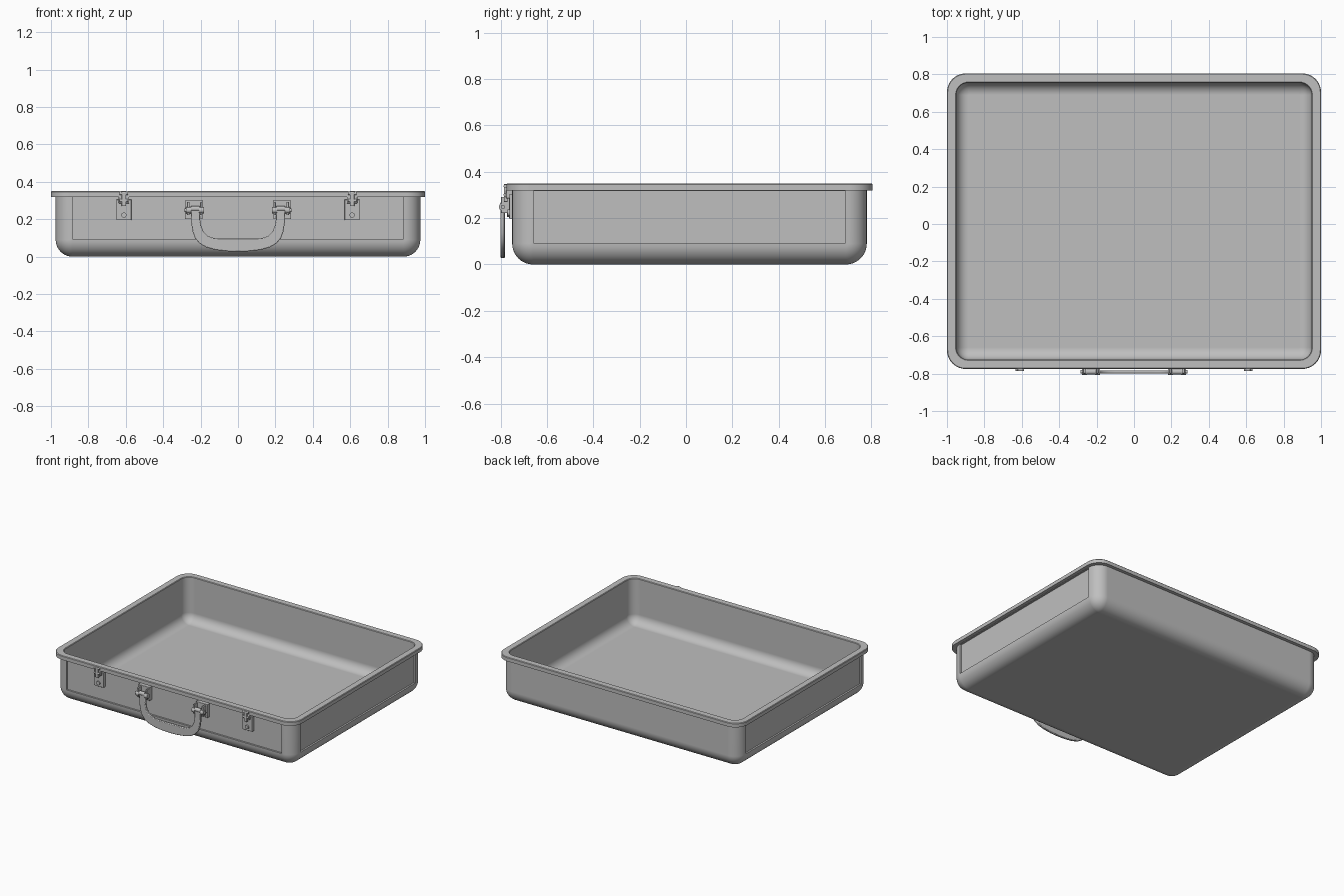
import bpy, bmesh, math
from mathutils import Matrix, Vector

if "Cube" in bpy.data.objects:
    bpy.data.objects.remove(bpy.data.objects["Cube"], do_unlink=True)

GREY = (0.52, 0.52, 0.52, 1)
metal = bpy.data.materials.new("grey_metal")
metal.use_nodes = True
metal.diffuse_color = GREY
metal.node_tree.nodes["Principled BSDF"].inputs["Base Color"].default_value = GREY

CY = 0.015          # tray centre in y
HX, HY = 1.0, 0.79  # rim half sizes
WALL = 0.025        # body sits this far inside the rim
R = 0.09            # body corner radius
FRONT = CY - HY + WALL
PANEL = 0.012       # depth of the sunken panels


def finish(bm, name, bevel=0):
    bmesh.ops.recalc_face_normals(bm, faces=bm.faces)
    me = bpy.data.meshes.new(name)
    bm.to_mesh(me)
    bm.free()
    me.materials.append(metal)
    ob = bpy.data.objects.new(name, me)
    bpy.context.collection.objects.link(ob)
    bpy.ops.object.select_all(action='DESELECT')
    ob.select_set(True)
    bpy.context.view_layer.objects.active = ob
    bpy.ops.object.shade_smooth_by_angle(angle=math.radians(35))
    if bevel:
        mod = ob.modifiers.new("bevel", 'BEVEL')
        mod.width, mod.segments = bevel, 2
        mod.limit_method = 'ANGLE'
    mod = ob.modifiers.new("normals", 'WEIGHTED_NORMAL')
    mod.keep_sharp = True
    return ob


def box(name, x, y, z, bevel=0.002):
    """Box from (min, max) pairs."""
    bm = bmesh.new()
    lo, hi = zip(x, y, z)
    size = [b - a for a, b in zip(lo, hi)]
    mid = [(a + b) / 2 for a, b in zip(lo, hi)]
    bmesh.ops.create_cube(bm, size=1,
                          matrix=Matrix.Translation(mid) @ Matrix.Diagonal((*size, 1)))
    return finish(bm, name, bevel)


def rod(name, centre, radius, length, axis):
    bm = bmesh.new()
    turn = Vector((0, 0, 1)).rotation_difference(Vector(axis)).to_matrix().to_4x4()
    bmesh.ops.create_cone(bm, cap_ends=True, segments=24, radius1=radius, radius2=radius,
                          depth=length, matrix=Matrix.Translation(centre) @ turn)
    return finish(bm, name)


def rounded_ring(bm, inset, z, radius, steps=10):
    ring = []
    for k, (sx, sy) in enumerate([(1, 1), (-1, 1), (-1, -1), (1, -1)]):
        cx, cy = sx * (HX - inset - radius), CY + sy * (HY - inset - radius)
        for i in range(steps + 1):
            a = (k + i / steps) * math.pi / 2
            ring.append(bm.verts.new((cx + radius * math.cos(a), cy + radius * math.sin(a), z)))
    return ring


# Tray: one closed loft from the underside, over the rim, down to the inner floor
ARC = 10
INNER, INNER_R, FLOOR = 0.05, 0.065, 0.02
profile = []
for i in range(ARC + 1):
    a = i / ARC * math.pi / 2
    profile.append((WALL + R * (1 - math.sin(a)), R * (1 - math.cos(a)),
                    max(R * math.sin(a), 0.001)))
profile += [(WALL, 0.32, R), (0, 0.32, 0.1), (0, 0.346, 0.1), (0.004, 0.35, 0.096),
            (INNER - 0.004, 0.35, INNER_R + 0.004), (INNER, 0.346, INNER_R)]
for i in range(ARC + 1):
    a = i / ARC * math.pi / 2
    profile.append((INNER + INNER_R * (1 - math.cos(a)),
                    FLOOR + INNER_R * (1 - math.sin(a)),
                    max(INNER_R * math.cos(a), 0.001)))

bm = bmesh.new()
rings = [rounded_ring(bm, *p) for p in profile]
for a, b in zip(rings, rings[1:]):
    n = len(a)
    for i in range(n):
        j = (i + 1) % n
        bm.faces.new((a[i], a[j], b[j], b[i]))
bm.faces.new(rings[0])
bm.faces.new(rings[-1])
bmesh.ops.recalc_face_normals(bm, faces=bm.faces)

# Sunken panels on the front and both ends
panels = []
for f in bm.faces:
    c = f.calc_center_median()
    if f.calc_area() > 0.2 and abs(f.normal.z) < 0.1:
        end = abs(f.normal.x) > 0.9 and f.normal.x * c.x > 0
        front = f.normal.y < -0.9 and c.y < CY
        if end or front:
            panels.append(f)
bmesh.ops.inset_individual(bm, faces=panels, thickness=0.003, depth=0)
bmesh.ops.inset_individual(bm, faces=panels, thickness=0.0005, depth=-PANEL)
finish(bm, "tray")

# Carrying handle: flat curved plate hanging from its two hinges
outer = [(0.0, 0.027), (0.06, 0.029), (0.12, 0.036), (0.17, 0.05), (0.205, 0.07),
         (0.23, 0.1), (0.243, 0.135), (0.25, 0.18), (0.253, 0.262)]
inner = [(0.203, 0.262), (0.203, 0.2), (0.196, 0.16), (0.183, 0.132),
         (0.163, 0.112), (0.135, 0.101), (0.1, 0.097)]
half = outer + inner
outline = half + [(-x, z) for x, z in reversed(half[1:])]
bm = bmesh.new()
face = bm.faces.new([bm.verts.new((x, -0.8, z)) for x, z in outline])
grown = bmesh.ops.extrude_face_region(bm, geom=[face])["geom"]
bmesh.ops.translate(bm, vec=(0, 0.018, 0),
                    verts=[v for v in grown if isinstance(v, bmesh.types.BMVert)])
finish(bm, "handle", 0.004)

BACK = FRONT + PANEL + 0.002
PIN_Y, PIN_Z = -0.79, 0.248
for s, side in ((1, "left"), (-1, "right")):

    def span(a, b):
        return tuple(sorted((s * a, s * b)))

    # Handle hinge: lugs, pin and nuts
    box(side + "_hinge_plate", span(0.19, 0.284), (FRONT - 0.014, BACK), (0.2, 0.3))
    for lug, (a, b) in {"inner": (0.19, 0.202), "outer": (0.258, 0.272)}.items():
        box(f"{side}_{lug}_hinge_lug", span(a, b), (PIN_Y - 0.008, BACK), (0.222, 0.292))
        rod(f"{side}_{lug}_hinge_nut", (s * (a + b) / 2, PIN_Y, PIN_Z), 0.017, 0.026, (1, 0, 0))
        rod(f"{side}_{lug}_hinge_bolt", (s * (a + b) / 2, FRONT - 0.016, 0.213), 0.008, 0.012,
            (0, 1, 0))
    rod(side + "_hinge_pin", (s * 0.237, PIN_Y, PIN_Z), 0.009, 0.1, (1, 0, 0))
    rod(side + "_handle_eye", (s * 0.229, PIN_Y, PIN_Z + 0.008), 0.014, 0.046, (1, 0, 0))

    # Latch: back plate, rivet, hinge knuckles and hook over the rim
    x = 0.61
    box(side + "_latch_plate", span(x - 0.04, x + 0.04), (FRONT - 0.012, BACK), (0.195, 0.305))
    rod(side + "_latch_rivet", (s * x, FRONT - 0.014, 0.222), 0.014, 0.014, (0, 1, 0))
    box(side + "_latch_block", span(x - 0.028, x + 0.028), (FRONT - 0.026, FRONT), (0.285, 0.32))
    box(side + "_latch_hook", span(x - 0.012, x + 0.012), (-0.786, -0.77), (0.27, 0.348))
    for z in (0.3, 0.338):
        rod(f"{side}_latch_pin_{'low' if z < 0.32 else 'high'}", (s * x, -0.779, z),
            0.008, 0.045, (1, 0, 0))
